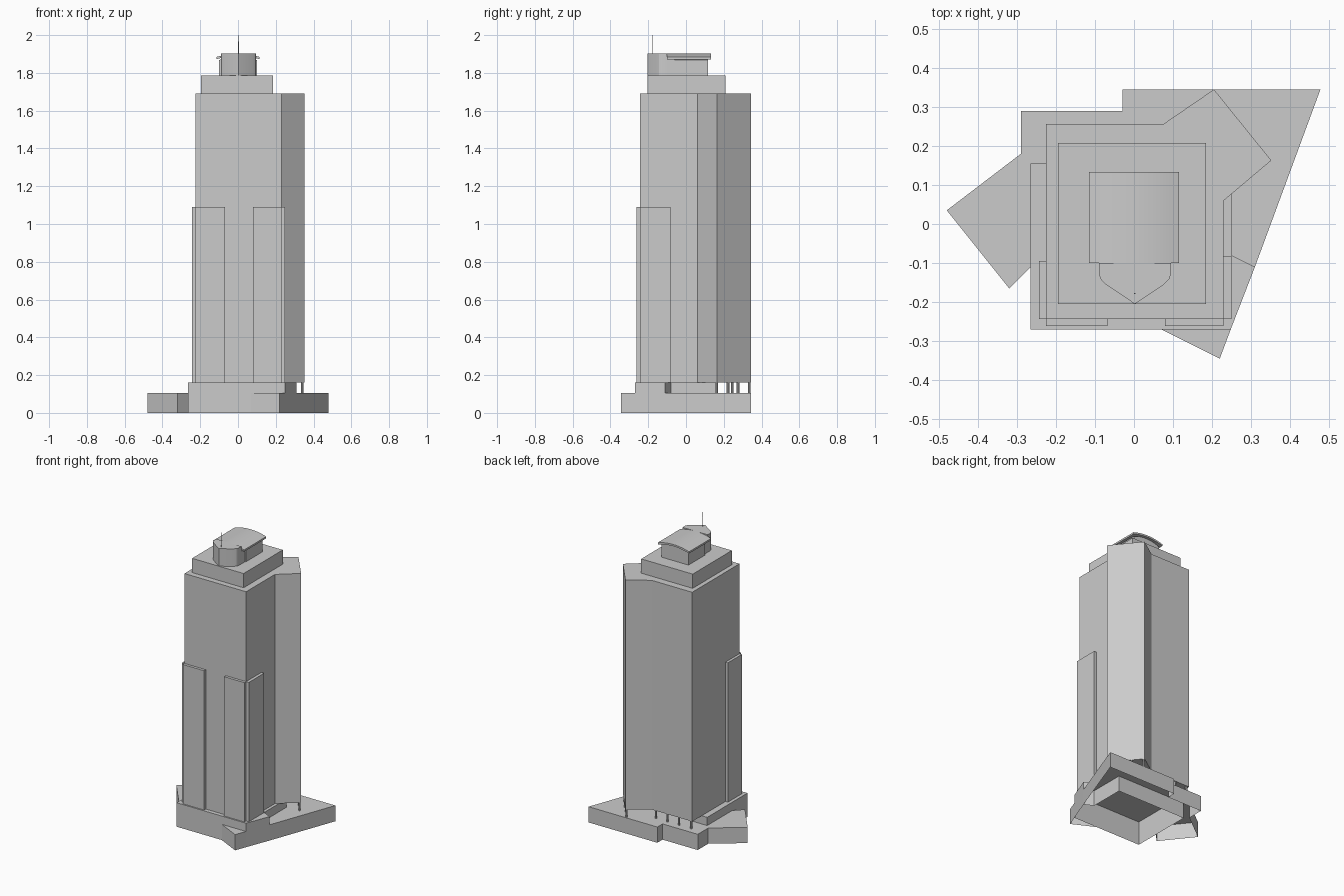
import bpy, bmesh, math

if "Cube" in bpy.data.objects:
    bpy.data.objects.remove(bpy.data.objects["Cube"])


def prism(name, pts, z0, z1, bottom=True, skip=()):
    """Extrude a plan outline; skip lists side walls to leave out."""
    bm = bmesh.new()
    lo = [bm.verts.new((x, y, z0)) for x, y in pts]
    hi = [bm.verts.new((x, y, z1)) for x, y in pts]
    n = len(pts)
    for i in range(n):
        if i not in skip:
            j = (i + 1) % n
            bm.faces.new((lo[i], lo[j], hi[j], hi[i]))
    bm.faces.new(hi)
    if bottom:
        bm.faces.new(lo[::-1])
    bm.verts.index_update()
    loose = [v for v in bm.verts if not v.link_faces]
    bmesh.ops.delete(bm, geom=loose, context='VERTS')
    return finish(name, bm)


def finish(name, bm):
    me = bpy.data.meshes.new(name)
    bm.to_mesh(me)
    bm.free()
    ob = bpy.data.objects.new(name, me)
    bpy.context.collection.objects.link(ob)
    return ob


def rect(x0, x1, y0, y1):
    return [(x0, y0), (x1, y0), (x1, y1), (x0, y1)]


def box(name, x0, x1, y0, y1, z0, z1):
    return prism(name, rect(x0, x1, y0, y1), z0, z1)


def pole(name, x, y, z0, z1, r, sides=8):
    pts = [(x + r * math.cos(2 * math.pi * i / sides),
            y + r * math.sin(2 * math.pi * i / sides)) for i in range(sides)]
    return prism(name, pts, z0, z1)


def smooth(ob):
    bpy.ops.object.select_all(action='DESELECT')
    bpy.context.view_layer.objects.active = ob
    ob.select_set(True)
    bpy.ops.object.shade_smooth_by_angle(angle=math.radians(20))


def vault(name, half, y0, y1, zlow, z_edge, z_mid, thick=None, n=12):
    """Arched top over a flat base, or a curved slab when thick is given."""
    xs = [-half + 2 * half * i / n for i in range(n + 1)]
    top = [(x, z_mid - (z_mid - z_edge) * (x / half) ** 2) for x in xs]
    if thick:
        under = [(x, z - thick) for x, z in reversed(top)]
    else:
        under = [(half, zlow), (-half, zlow)]
    prof = top[::-1] + under[::-1]
    bm = bmesh.new()
    face = bm.faces.new([bm.verts.new((x, y0, z)) for x, z in prof])
    ext = bmesh.ops.extrude_face_region(bm, geom=[face], use_keep_orig=True)
    vs = [v for v in ext["geom"] if isinstance(v, bmesh.types.BMVert)]
    bmesh.ops.translate(bm, verts=vs, vec=(0, y1 - y0, 0))
    bmesh.ops.recalc_face_normals(bm, faces=bm.faces[:])
    ob = finish(name, bm)
    smooth(ob)
    return ob


# Lobby block, open underneath, with its right end on the slanted street line
prism("lobby_block", [(-0.265, -0.27), (0.248, -0.27), (0.31, -0.11), (0.25, -0.08),
                      (0.25, 0.155), (-0.265, 0.155)], 0, 0.16, bottom=False)

# Terrace wrapped around the lobby block (shared walls left out)
terrace = [(-0.265, -0.11), (-0.265, 0.155), (0.25, 0.155), (0.25, -0.08), (0.31, -0.11),
           (0.478, 0.345), (-0.03, 0.345), (-0.03, 0.29), (-0.29, 0.29), (-0.29, 0.18),
           (-0.48, 0.035), (-0.32, -0.165)]
prism("terrace", terrace, 0, 0.105, bottom=False, skip=(0, 1, 2, 3))
prism("front_terrace", [(0.07, -0.27), (0.22, -0.345), (0.248, -0.27)], 0, 0.105,
      bottom=False, skip=(2,))

# Columns under the overhanging back and corner wing
for i, (x, y) in enumerate([(-0.21, 0.245), (-0.12, 0.245), (-0.035, 0.245), (0.05, 0.245),
                            (0.205, 0.335), (0.25, 0.275), (0.295, 0.222), (0.34, 0.163)]):
    pole(f"column_{i}", x, y, 0.105, 0.16, 0.007)

# Tower shaft with angled corner wing
prism("tower_shaft", [(-0.225, -0.243), (0.23, -0.243), (0.23, 0.06), (0.352, 0.163),
                      (0.205, 0.345), (0.075, 0.256), (-0.225, 0.256)], 0.16, 1.69)

# Raised corner panels on the lower half
for name, r in {"front_left_panel": (-0.225, -0.068, -0.261, -0.243),
                "front_right_panel": (0.08, 0.23, -0.261, -0.243),
                "left_panel": (-0.243, -0.225, -0.243, -0.095),
                "right_panel": (0.23, 0.25, -0.243, -0.082)}.items():
    box(name, *r, 0.16, 1.09)

# Setback and crown
box("setback", -0.195, 0.185, -0.205, 0.208, 1.69, 1.785)
bay = [(-0.09, -0.1), (-0.09, -0.128), (-0.085, -0.142), (-0.072, -0.155), (0.002, -0.205),
       (0.077, -0.155), (0.09, -0.142), (0.095, -0.128), (0.095, -0.1)]
smooth(prism("crown_bay", bay, 1.785, 1.902))
box("crown_link", -0.09, 0.095, -0.1, -0.06, 1.785, 1.87)
vault("penthouse", 0.1, -0.06, 0.117, 1.785, 1.868, 1.888)
vault("curved_roof", 0.115, -0.1, 0.133, 0, 1.884, 1.902, thick=0.012)

# Mast with a thinner tip
pole("mast", 0.002, -0.178, 1.9, 1.965, 0.002, 6)
pole("mast_tip", 0.002, -0.178, 1.965, 2.0, 0.001, 6)
